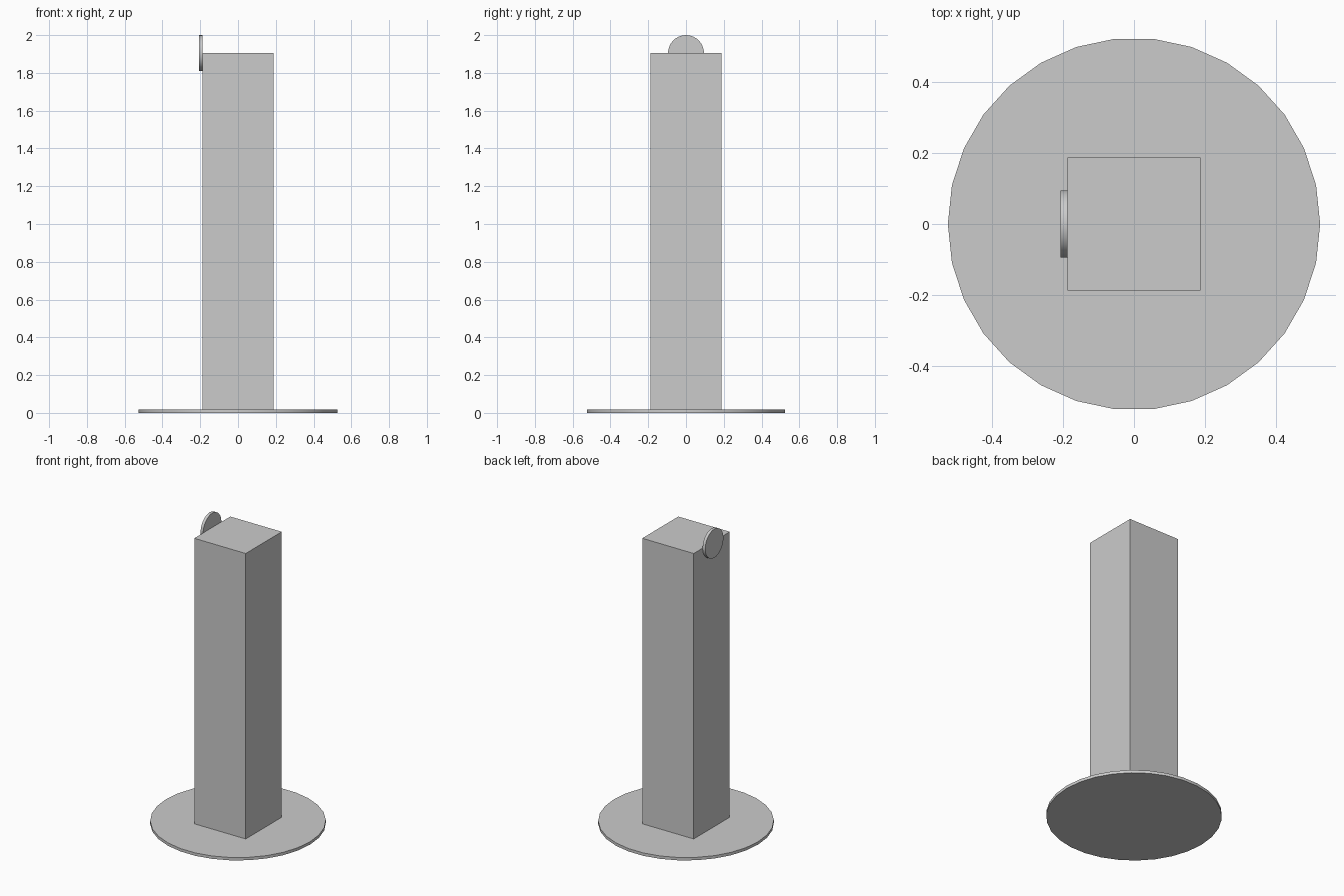
import bpy
import math

cube = bpy.data.objects.get("Cube")
if cube:
    bpy.data.objects.remove(cube, do_unlink=True)

# One grey for every part
grey = bpy.data.materials.new("light_grey")
grey.use_nodes = True
colour = (0.6, 0.6, 0.6, 1)
grey.diffuse_color = colour
grey.node_tree.nodes["Principled BSDF"].inputs["Base Color"].default_value = colour

SIDES = 30
POST_WIDTH = 0.376
POST_TOP = 1.905
BASE_RADIUS = 0.526
PLATE = 0.019  # thickness of both discs


def finish(name):
    obj = bpy.context.object
    obj.name = name
    obj.data.materials.append(grey)
    return obj


def disc(name, radius, location, rotation):
    bpy.ops.mesh.primitive_cylinder_add(vertices=SIDES, radius=radius, depth=PLATE,
                                        location=location, rotation=rotation)
    bpy.ops.object.shade_smooth_by_angle(angle=math.radians(30))
    return finish(name)


# Round foot plate, with corners on the x axis
disc("base_plate", BASE_RADIUS, (0, 0, PLATE / 2), (0, 0, math.pi / 2))

# Square post standing on the plate
bpy.ops.mesh.primitive_cube_add(size=1, location=(0, 0, (PLATE + POST_TOP) / 2))
post = finish("post")
post.scale = (POST_WIDTH, POST_WIDTH, POST_TOP - PLATE)
bpy.ops.object.transform_apply(location=False, rotation=False, scale=True)

# Small upright disc on the right side, centred on the top edge
disc("side_disc", 0.095, (-(POST_WIDTH + PLATE) / 2, 0, POST_TOP),
     (math.pi / 2, 0, math.pi / 2))
